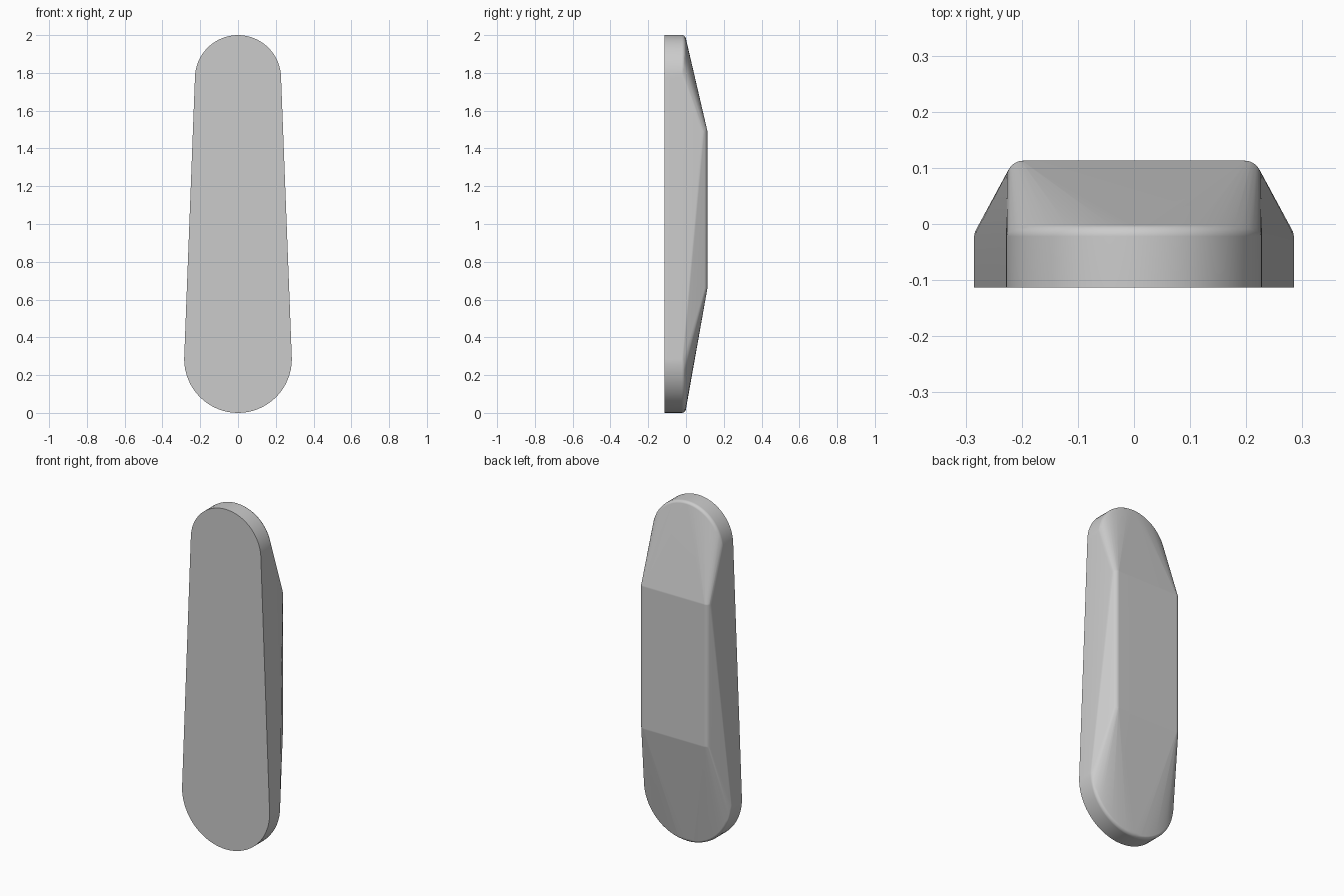
import bpy, bmesh
from math import sin, cos, pi
from mathutils import Matrix, Vector

old = bpy.data.objects.get("Cube")
if old:
    bpy.data.objects.remove(old, do_unlink=True)

FRONT, BACK = -0.113, 0.113
END_CAPS = [(1.772, 0.228), (0.285, 0.285)]   # height and radius of the rounded ends
RIM_FILLET = 0.022
CORNER_FILLET = 0.03
SEGMENTS = 64

bm = bmesh.new()


def ring(height, radius, y):
    """Circle of points lying in a plane facing the front."""
    for i in range(SEGMENTS):
        a = 2 * pi * i / SEGMENTS
        bm.verts.new((radius * cos(a), y, height + radius * sin(a)))


# Tapered slab: flat front, straight wall and a rounded back rim
for height, radius in END_CAPS:
    ring(height, radius, FRONT)
    for step in range(5):
        t = step / 4 * pi / 2
        ring(height, radius - RIM_FILLET * (1 - cos(t)),
             -RIM_FILLET + RIM_FILLET * sin(t))

# Rounded corners of the raised flat panel on the back
for side in (-1, 1):
    for height in (0.66, 1.49):
        place = Vector((side * 0.197, BACK - CORNER_FILLET, height))
        bmesh.ops.create_uvsphere(
            bm, u_segments=16, v_segments=12, radius=CORNER_FILLET,
            matrix=Matrix.Translation(place) @ Matrix.Rotation(pi / 2, 4, "X"))

# Skin everything with one taut convex surface
bmesh.ops.delete(bm, geom=bm.faces[:], context="FACES_ONLY")
bmesh.ops.delete(bm, geom=bm.edges[:], context="EDGES_FACES") if not bm.verts else None
points = [v.co.copy() for v in bm.verts]
bm.clear()
for p in points:
    bm.verts.new(p)
hull = bmesh.ops.convex_hull(bm, input=bm.verts[:])
loose = [v for v in bm.verts if not v.link_faces]
bmesh.ops.delete(bm, geom=loose, context="VERTS")
bmesh.ops.dissolve_limit(bm, angle_limit=0.005, verts=bm.verts[:], edges=bm.edges[:])
bmesh.ops.recalc_face_normals(bm, faces=bm.faces[:])

mesh = bpy.data.meshes.new("handle_body")
bm.to_mesh(mesh)
bm.free()
body = bpy.data.objects.new("handle_body", mesh)
bpy.context.collection.objects.link(body)

# Plain grey finish
grey = bpy.data.materials.new("plain_grey")
grey.use_nodes = True
colour = (0.6, 0.6, 0.6, 1)
grey.diffuse_color = colour
grey.node_tree.nodes["Principled BSDF"].inputs["Base Color"].default_value = colour
mesh.materials.append(grey)

# Smooth shading with a crisp front edge
bpy.context.view_layer.objects.active = body
body.select_set(True)
bpy.ops.object.shade_smooth_by_angle(angle=pi / 6)
weighted = body.modifiers.new("even_shading", "WEIGHTED_NORMAL")
weighted.keep_sharp = True
